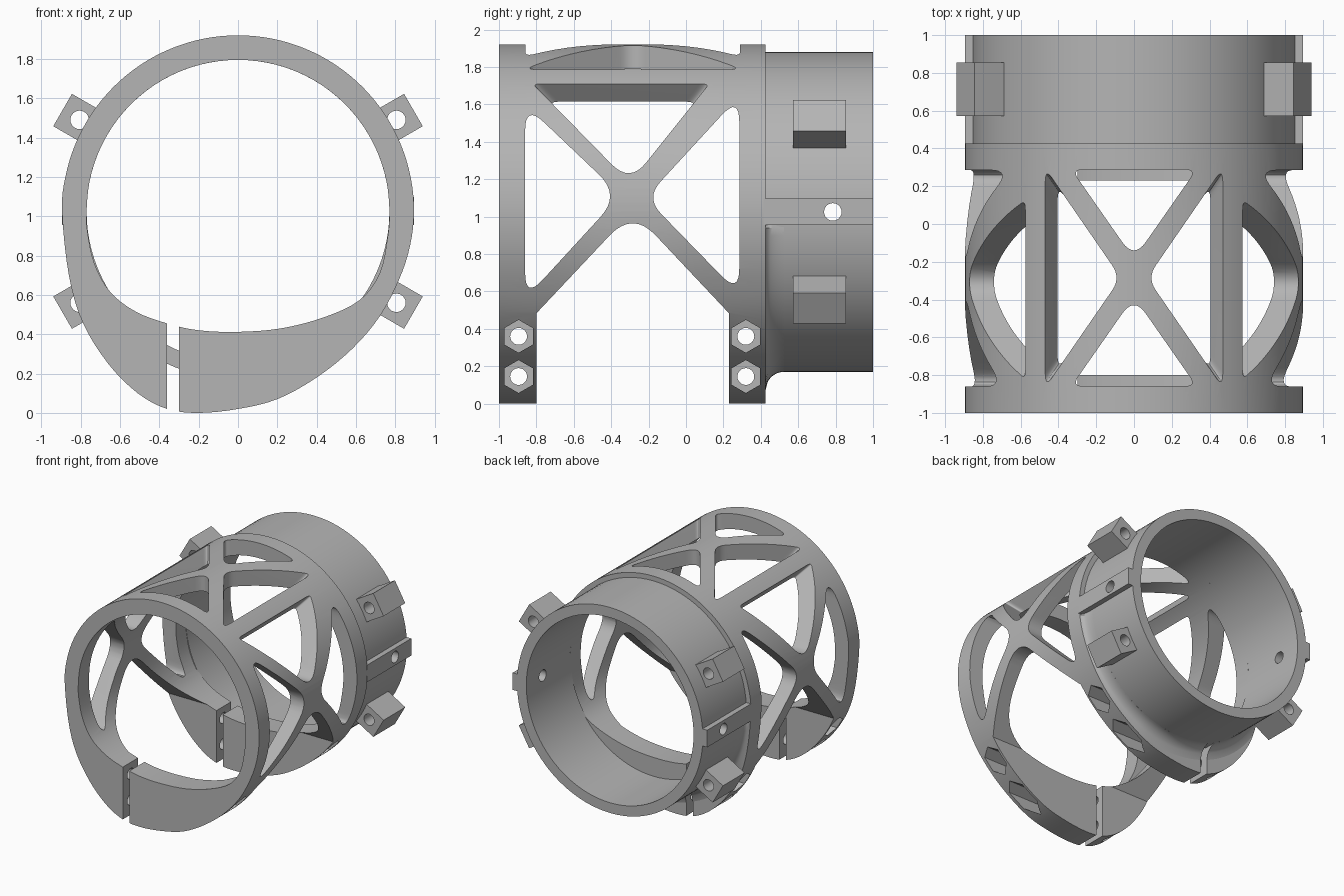
import bpy, bmesh, math
from mathutils import Vector, Matrix

cube = bpy.data.objects.get("Cube")
if cube:
    bpy.data.objects.remove(cube, do_unlink=True)

grey = bpy.data.materials.new("plain grey")
grey.use_nodes = True
grey.diffuse_color = (0.46, 0.46, 0.46, 1)
grey.node_tree.nodes["Principled BSDF"].inputs["Base Color"].default_value = grey.diffuse_color

CZ = 1.025                      # height of the bore axis
FRONT, STEP, BACK = -1.0, 0.425, 1.0
R_OUT, R_IN, R_RING = 0.895, 0.77, 0.855


def loft(name, loops, closed=False):
    """Skin a list of equal loops; closed joins last to first, else caps."""
    bm = bmesh.new()
    rows = [[bm.verts.new(p) for p in loop] for loop in loops]
    n = len(rows[0])
    pairs = list(zip(rows, rows[1:])) + ([(rows[-1], rows[0])] if closed else [])
    for a, b in pairs:
        for i in range(n):
            j = (i + 1) % n
            bm.faces.new((a[i], a[j], b[j], b[i]))
    if not closed:
        bm.faces.new(rows[0])
        bm.faces.new(rows[-1])
    bmesh.ops.recalc_face_normals(bm, faces=bm.faces)
    mesh = bpy.data.meshes.new(name)
    bm.to_mesh(mesh)
    bm.free()
    mesh.materials.append(grey)
    obj = bpy.data.objects.new(name, mesh)
    bpy.context.collection.objects.link(obj)
    return obj


def circle(r, n, start=0.0):
    return [(r * math.cos(start + math.tau * i / n), r * math.sin(start + math.tau * i / n)) for i in range(n)]


def rod(r, centre_y, centre_z, x0, x1, n=24, start=0.0):
    """Cutter bar running along x."""
    return loft("cutter", [[(x, centre_y + a, centre_z + b) for a, b in circle(r, n, start)] for x in (x0, x1)])


def box(name, lo, hi):
    (x0, y0, z0), (x1, y1, z1) = lo, hi
    return loft(name, [[(x0, y0, z), (x1, y0, z), (x1, y1, z), (x0, y1, z)] for z in (z0, z1)])


def cut(obj, *cutters):
    for c in cutters:
        m = obj.modifiers.new("cut", "BOOLEAN")
        m.operation, m.solver, m.object = "DIFFERENCE", "EXACT", c
        with bpy.context.temp_override(object=obj, active_object=obj):
            bpy.ops.object.modifier_apply(modifier=m.name)


def discard(*objs):
    for o in objs:
        bpy.data.objects.remove(o, do_unlink=True)


def smooth_loop(pts, steps=4):
    """Closed Catmull-Rom loop through the points."""
    out, n = [], len(pts)
    for i in range(n):
        a, b, c, d = (Vector(pts[(i + k) % n]) for k in (-1, 0, 1, 2))
        for s in range(steps):
            t = s / steps
            out.append(0.5 * (2 * b + (c - a) * t + (2 * a - 5 * b + 4 * c - d) * t * t
                              + (3 * b - a - 3 * c + d) * t ** 3))
    return out


def round_corners(corners):
    """Polygon of (u, v, setback) corners with rounded tips."""
    out, n = [], len(corners)
    for i, (u, v, d) in enumerate(corners):
        p = Vector((u, v))
        if d == 0:
            out.append(p)
            continue
        a = p + (Vector(corners[i - 1][:2]) - p).normalized() * d
        b = p + (Vector(corners[(i + 1) % n][:2]) - p).normalized() * d
        for s in range(9):
            t = s / 8
            out.append(a * (1 - t) ** 2 + p * 2 * t * (1 - t) + b * t * t)
    return out


def upper_arc(r):
    return [(r * math.cos(math.pi * i / 16), CZ + r * math.sin(math.pi * i / 16)) for i in range(17)]


def cross_cutter(corners):
    poly = round_corners(corners)
    return loft("cutter", [[(x, u, v) for u, v in poly] for x in (-1.2, 1.2)])


# Sleeve: round above, drooping clamp below
outer = smooth_loop(upper_arc(R_OUT) + [
    (-.86, .70), (-.79, .46), (-.66, .25), (-.51, .10), (-.36, .02), (-.2, 0),
    (0, .02), (.2, .07), (.4, .18), (.58, .325), (.72, .49), (.82, .68), (.875, .85)])
inner = smooth_loop(upper_arc(R_IN) + [
    (-.765, .92), (-.73, .76), (-.65, .615), (-.52, .515), (-.36, .455), (-.2, .42),
    (0, .412), (.22, .43), (.44, .487), (.62, .575), (.72, .71), (.76, .89)])
sleeve = loft("sleeve", [[(x, y, z) for x, z in outer] for y in (FRONT, STEP)])
bore = loft("cutter", [[(x, y, z) for x, z in inner] for y in (FRONT - .1, STEP + .1)])

# Side windows left by the crossing struts, and the open underside
windows = [
    cross_cutter([(-.86, .56, .14), (-.35, 1.115, .16), (-.86, 1.6, .14)]),
    cross_cutter([(.285, .585, .14), (.285, 1.645, .14), (-.216, 1.1, .12)]),
    cross_cutter([(-.8, -.2, 0), (.23, -.2, 0), (.23, .483, 0), (-.285, 1.03, .18), (-.8, .483, 0)]),
]

for side in (-1, 1):
    # Upper side window, its top edge cut toward the bore axis
    rows = []
    for x in (.3, .95):
        top = CZ + 1.19 * x
        h = top - 1.18
        poly = round_corners([(-.3, 1.18, .14), (-.3 + h * .8, top, .05), (-.3 - h * .98, top, .05)])
        rows.append([(side * x, u, v) for u, v in poly])
    windows.append(loft("cutter", rows))
    # Crown window beside the top cross
    rows = []
    for z in (1.45, 2.15):
        x = (z - CZ) * .6176
        h = (x - .07) * 1.45
        poly = round_corners([(.07, -.285, .08), (x, -.285 + h, .08), (x, -.285 - h, .08)])
        rows.append([(side * u, v, z) for u, v in poly])
    windows.append(loft("cutter", rows))
    # Crown window at each end of the top cross
    poly = round_corners([(0, -.285 + side * .1, .11), (.33, -.285 + side * .573, .06),
                          (-.33, -.285 + side * .573, .06)])
    windows.append(loft("cutter", [[(u, v, z) for u, v in poly] for z in (1.5, 2.2)]))

slit = box("cutter", (-.36, FRONT - .1, -.2), (-.3, STEP + .2, .6))

# Clamp screw holes with hexagonal pockets at both ends
screws = []
for y in (-.895, .32):
    for z, left_floor, right_floor in ((.36, .35, -.52), (.145, .1, -.45)):
        screws.append(rod(.045, y, z, -1.2, 1.2))
        screws.append(rod(.088, y, z, left_floor, 1.2, 6, math.pi / 6))
        screws.append(rod(.088, y, z, -1.2, right_floor, 6, math.pi / 6))
cut(sleeve, bore, *windows, slit, *screws)

# Concave blend from the clamp down to the rear ring
rows = []
for i in range(9):
    u = i / 8
    f = 1 - math.sqrt(1 - (1 - u) ** 2)
    row = []
    for p in outer:
        d = p - Vector((0, CZ))
        extra = min(max(d.length - R_RING, 0), .1) * f if p.y < .955 else -.01
        q = d.normalized() * (R_RING + extra)
        row.append((q.x, STEP + .1 * u, CZ + q.y))
    rows.append(row)
core = [Vector((p.x, p.y - CZ)).normalized() * .82 for p in outer]
rows += [[(q.x, y, CZ + q.y) for q in core] for y in (STEP + .1, STEP)]
blend = loft("clamp_blend", rows, closed=True)
cut(blend, slit)

# Rear ring
ring = loft("rear_ring", [[(a, y, CZ + b) for a, b in circle(r, 96)] for r, y in
                          ((R_RING, STEP - .01), (R_RING, BACK), (R_IN, BACK), (R_IN, STEP - .01))], closed=True)
pin = rod(.047, .785, CZ, -1.2, 1.2)
cut(ring, pin)
parts = [sleeve, blend, ring]

for side, word in ((1, "left"), (-1, "right")):
    # Flat side rail with a pin hole
    x0, x1 = sorted((side * .82, side * R_OUT))
    rail = box(word + "_rail", (x0, STEP - .01, .955), (x1, BACK, 1.097))
    cut(rail, pin)
    parts.append(rail)
    # Drilled lugs above and below the rail
    for tilt, level in ((30, "upper"), (-30, "lower")):
        lug = box(f"{word}_{level}_lug", (.83, .572, -.095), (1.03, .856, .095))
        hole = loft("cutter", [[(.93 + a, y, b) for a, b in circle(.047, 24)] for y in (.5, .95)])
        cut(lug, hole)
        discard(hole)
        angle = math.radians(tilt if side > 0 else 180 - tilt)
        lug.data.transform(Matrix.Translation((0, 0, CZ)) @ Matrix.Rotation(-angle, 4, "Y"))
        parts.append(lug)

discard(bore, slit, pin, *windows, *screws)

bpy.ops.object.select_all(action="DESELECT")
for p in parts:
    p.select_set(True)
bpy.context.view_layer.objects.active = sleeve
bpy.ops.object.shade_smooth_by_angle(angle=math.radians(30))
